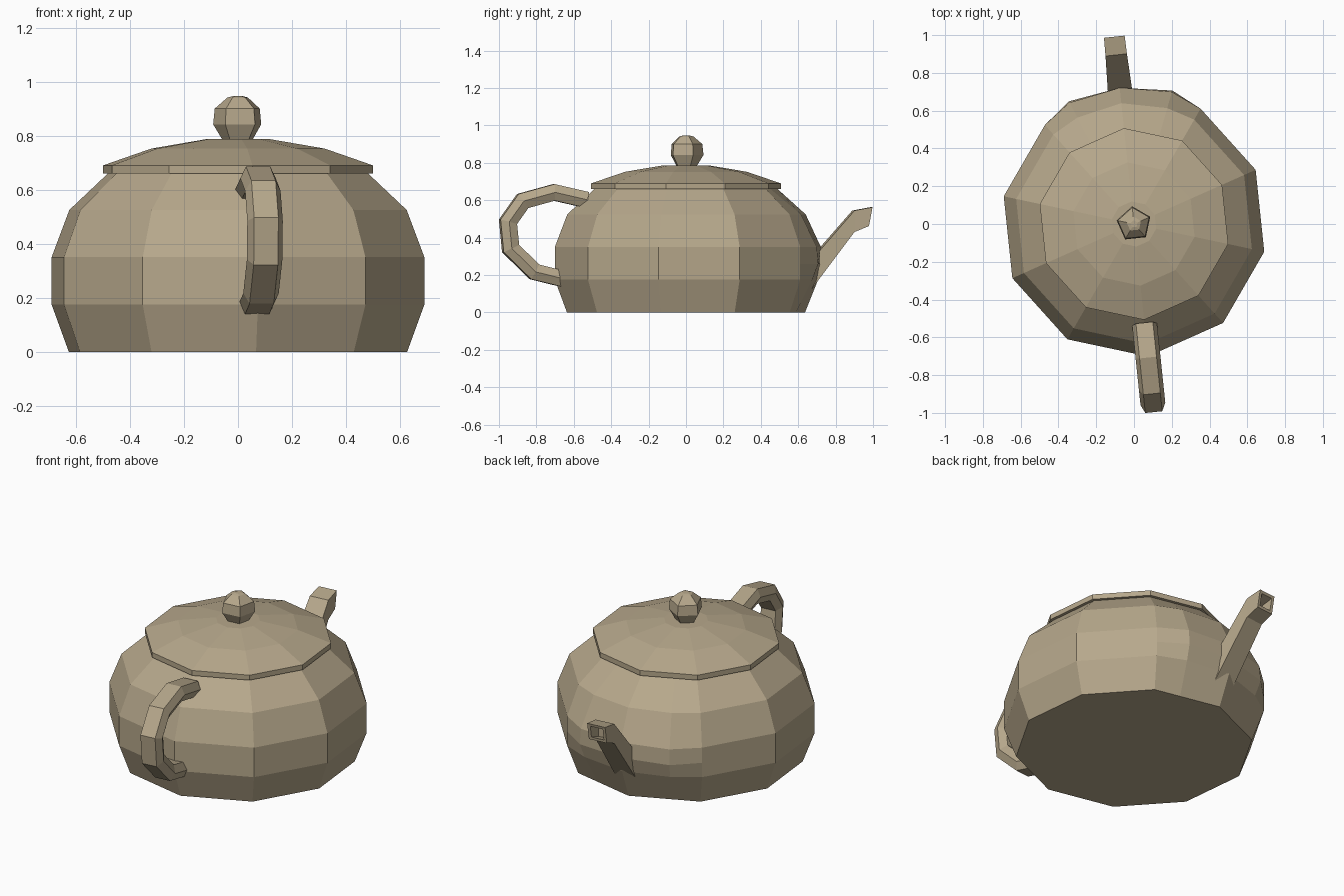
import bpy, bmesh
from math import radians, degrees, sin, cos
from mathutils import Vector

if "Cube" in bpy.data.objects:
    bpy.data.objects.remove(bpy.data.objects["Cube"])

TURN = radians(6)  # the whole pot is turned slightly about z

clay = bpy.data.materials.new("clay")
clay.diffuse_color = (0.47, 0.39, 0.26, 1)
clay.use_nodes = True
clay.node_tree.nodes["Principled BSDF"].inputs["Base Color"].default_value = clay.diffuse_color


def finish(name, bm):
    bmesh.ops.remove_doubles(bm, verts=bm.verts, dist=1e-5)
    bmesh.ops.recalc_face_normals(bm, faces=bm.faces)
    mesh = bpy.data.meshes.new(name)
    bm.to_mesh(mesh)
    bm.free()
    mesh.materials.append(clay)
    obj = bpy.data.objects.new(name, mesh)
    obj.rotation_euler.z = TURN
    bpy.context.collection.objects.link(obj)
    return obj


def skin(name, rings, cap_start=True, cap_end=True):
    """Join rings of points with faces; optional caps at the ends."""
    bm = bmesh.new()
    loops = [[bm.verts.new(p) for p in ring] for ring in rings]
    n = len(loops[0])
    for a, b in zip(loops, loops[1:]):
        for i in range(n):
            j = (i + 1) % n
            bm.faces.new((a[i], a[j], b[j], b[i]))
    if cap_start:
        bm.faces.new(loops[0][::-1])
    if cap_end:
        bm.faces.new(loops[-1])
    return finish(name, bm)


def lathe(name, profile, sides, extra=(), bulge=None):
    """Faceted turned shape with a corner at 90 degrees; extra columns may bulge."""
    step = 360 / sides
    angles = sorted([(90 + i * step) % 360 for i in range(sides)] + list(extra))
    rings = []
    for row, (r, z) in enumerate(profile):
        ring = []
        for a in angles:
            off = (a - 90) % step - step / 2
            rad = r * cos(radians(step / 2)) / cos(radians(off))
            if bulge and round(a) in bulge:
                rad += bulge[round(a)][row]
            ring.append((rad * cos(radians(a)), rad * sin(radians(a)), z))
        rings.append(ring)
    return skin(name, rings)


# Ten-sided body, swelling around the spout
side_swell = (0, 0.03, 0.063, 0.055, 0.03, 0)
lathe("body",
      [(0.64, 0), (0.705, 0.175), (0.705, 0.26), (0.705, 0.35), (0.638, 0.525), (0.49, 0.662)],
      10, extra=(68, 112),
      bulge={68: side_swell, 112: side_swell, 90: (0, 0.005, 0.02, 0.02, 0.005, 0)})

# Lid with a thin rim
lathe("lid", [(0.48, 0.66), (0.51, 0.66), (0.51, 0.69), (0.328, 0.752), (0.12, 0.787)], 10)

# Five-sided knob
lathe("knob", [(0.056, 0.78), (0.094, 0.842), (0.088, 0.9), (0.04, 0.941), (0.02, 0.946)], 5)

# Handle: six-sided section swept along a path in the y-z plane
path = [Vector((0, y, z)) for y, z in (
    (-0.535, 0.602), (-0.71, 0.642), (-0.878, 0.596), (-0.957, 0.485),
    (-0.943, 0.342), (-0.815, 0.217), (-0.655, 0.178))]
section = [(-0.045, 0.043), (0.045, 0.043), (0.066, 0), (0.045, -0.043), (-0.045, -0.043), (-0.066, 0)]
rings = []
for i, p in enumerate(path):
    before = (p - path[i - 1]).normalized() if i > 0 else None
    after = (path[i + 1] - p).normalized() if i < len(path) - 1 else None
    before, after = before or after, after or before
    t = (before + after).normalized()
    out = Vector((0, -t.z, t.y)) / t.dot(before)
    if out.dot(p - Vector((0, -0.7, 0.41))) < 0:
        out = -out
    rings.append([p + Vector((x, 0, 0)) + out * h for x, h in section])
skin("handle", rings)


# Hollow square spout, bent near the tip
def spout_ring(w, top, bottom):
    return [(-w, *bottom), (w, *bottom), (w, *top), (-w, *top)]


skin("spout", [
    spout_ring(0.067, (0.65, 0.26), (0.65, 0.10)),
    spout_ring(0.057, (0.90, 0.545), (0.90, 0.43)),
    spout_ring(0.055, (0.997, 0.563), (0.978, 0.462)),
    spout_ring(0.038, (0.993, 0.547), (0.980, 0.478)),
    spout_ring(0.038, (0.90, 0.525), (0.90, 0.45)),
], cap_start=False)
